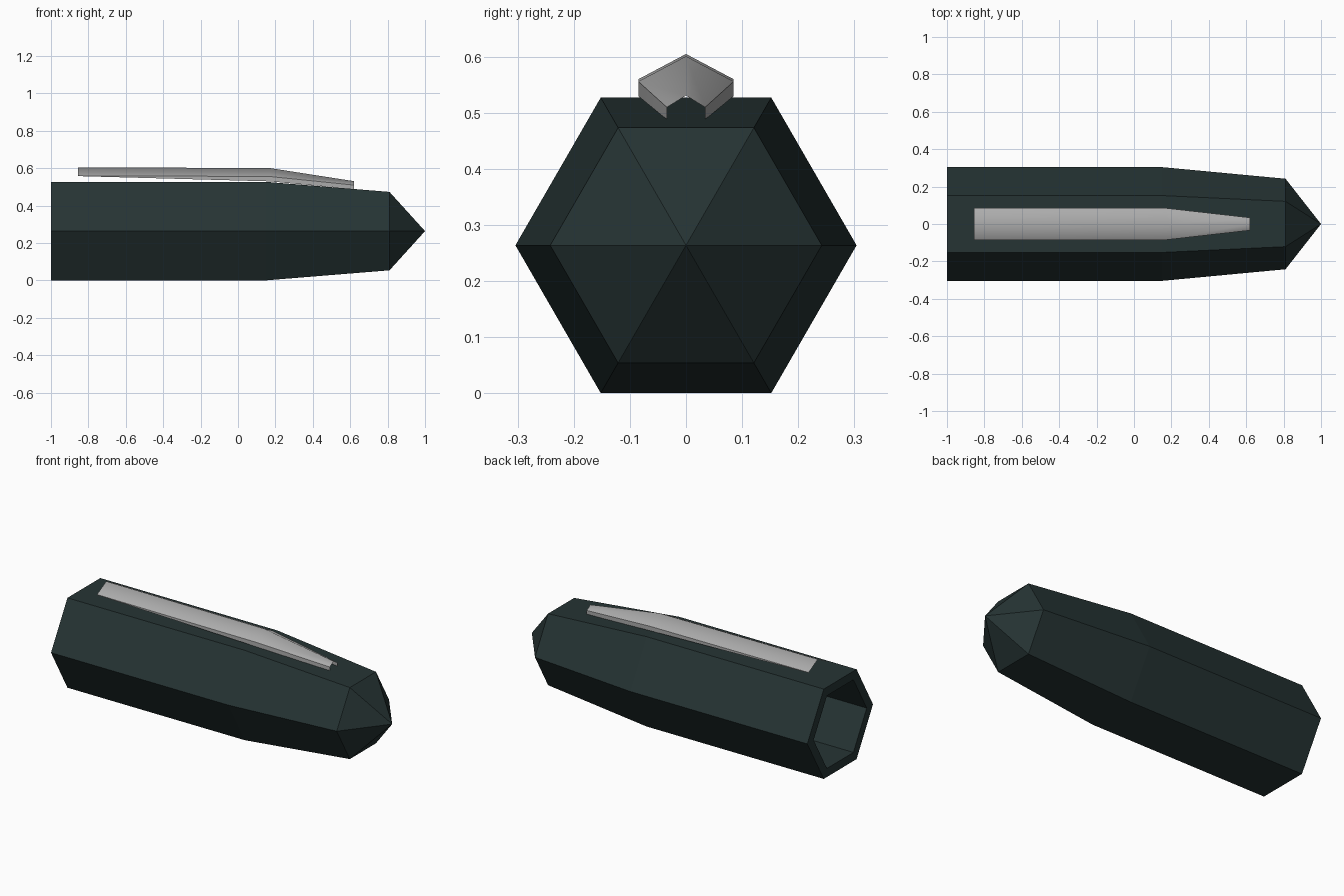
import bpy, bmesh, math

if "Cube" in bpy.data.objects:
    bpy.data.objects.remove(bpy.data.objects["Cube"])


def material(name, rgb):
    m = bpy.data.materials.new(name)
    m.diffuse_color = (*rgb, 1)
    m.use_nodes = True
    m.node_tree.nodes["Principled BSDF"].inputs["Base Color"].default_value = m.diffuse_color
    return m


def make_object(name, bm, mat):
    me = bpy.data.meshes.new(name)
    bm.to_mesh(me)
    bm.free()
    me.materials.append(mat)
    ob = bpy.data.objects.new(name, me)
    bpy.context.collection.objects.link(ob)
    return ob


dark = material("dark teal", (0.019, 0.034, 0.034))
grey = material("light grey", (0.42, 0.42, 0.42))

# Hollow hexagonal cap: profile (x, radius) runs over the outside, round the rim and inside
CENTRE_Z = 0.264
profile = [(0.81, 0.242), (0.15, 0.304), (-1.0, 0.304),
           (-1.0, 0.246), (0.13, 0.246), (0.77, 0.19)]
bm = bmesh.new()
rings = []
for x, r in profile:
    rings.append([bm.verts.new((x, r * math.cos(k * math.pi / 3),
                                CENTRE_Z + r * math.sin(k * math.pi / 3)))
                  for k in range(6)])
for a, b in zip(rings, rings[1:]):
    for k in range(6):
        n = (k + 1) % 6
        bm.faces.new((a[k], a[n], b[n], b[k]))
# outer and inner points
for ring, x in ((rings[0], 1.0), (rings[-1], 0.93)):
    tip = bm.verts.new((x, 0, CENTRE_Z))
    for k in range(6):
        bm.faces.new((ring[k], ring[(k + 1) % 6], tip))
bmesh.ops.recalc_face_normals(bm, faces=bm.faces)
make_object("cap_body", bm, dark)

# Clip: folded sheet, stations are (x, half width, ridge z, eave z, wall bottom z)
stations = [(-0.855, 0.085, 0.605, 0.560, 0.558),
            (0.17, 0.085, 0.601, 0.556, 0.530),
            (0.62, 0.034, 0.531, 0.510, 0.488)]
bm = bmesh.new()
rows = []
for x, w, ridge, eave, low in stations:
    pts = [(-w, low), (-w, eave), (0, ridge), (w, eave), (w, low)]
    rows.append([bm.verts.new((x, y, z)) for y, z in pts])
for a, b in zip(rows, rows[1:]):
    for k in range(4):
        bm.faces.new((a[k], b[k], b[k + 1], a[k + 1]))
clip = make_object("clip", bm, grey)
bpy.context.view_layer.objects.active = clip
clip.select_set(True)
bpy.ops.object.shade_smooth_by_angle(angle=math.radians(59))
